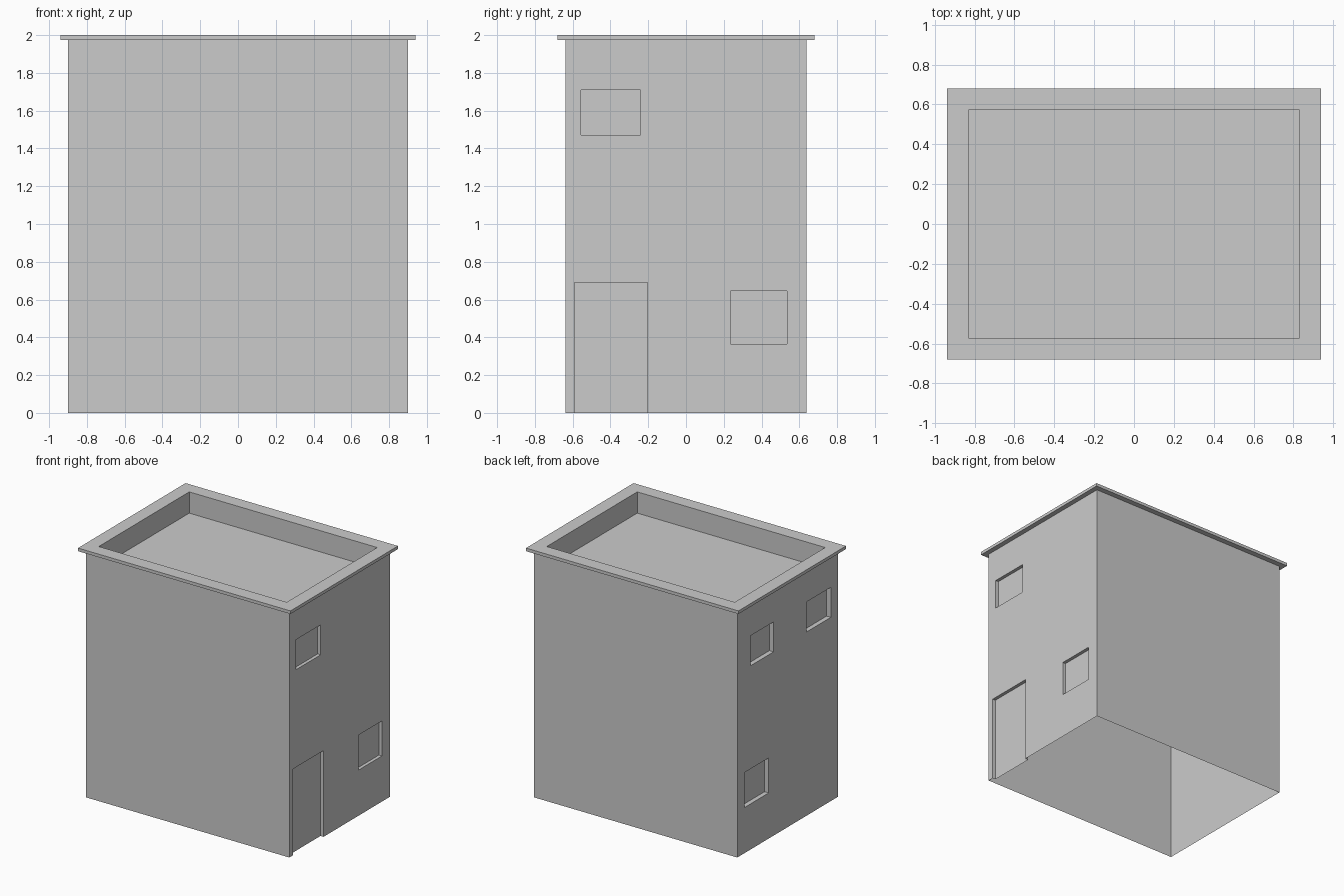
import bpy, bmesh
from mathutils import Vector

if "Cube" in bpy.data.objects:
    bpy.data.objects.remove(bpy.data.objects["Cube"])

X, Y, EAVE_Z = 0.9, 0.637, 1.975


def rect(bm, x, y, z):
    return [bm.verts.new((sx * x, sy * y, z))
            for sx, sy in ((-1, -1), (1, -1), (1, 1), (-1, 1))]


def loft(bm, rings):
    # Quads between successive rectangles
    for a, b in zip(rings, rings[1:]):
        for i in range(4):
            j = (i + 1) % 4
            bm.faces.new((a[i], a[j], b[j], b[i]))


def finish(bm, name):
    me = bpy.data.meshes.new(name)
    bm.to_mesh(me)
    bm.free()
    ob = bpy.data.objects.new(name, me)
    bpy.context.collection.objects.link(ob)
    return ob


def recess(bm, side, y0, y1, z0, z1, depth):
    # Slice the side wall around the opening, then push that panel inward
    def wall():
        return [f for f in bm.faces if all(abs(v.co.x - side * X) < 1e-5 for v in f.verts)]

    def inside(f):
        c = f.calc_center_median()
        return y0 < c.y < y1 and z0 < c.z < z1

    for axis, value in (((0, 1, 0), y0), ((0, 1, 0), y1), ((0, 0, 1), z0), ((0, 0, 1), z1)):
        fs = wall()
        geom = fs + list({e for f in fs for e in f.edges}) + list({v for f in fs for v in f.verts})
        bmesh.ops.bisect_plane(bm, geom=geom, dist=1e-5, plane_co=Vector(axis) * value, plane_no=axis)
    panel = [f for f in wall() if inside(f)]
    res = bmesh.ops.extrude_face_region(bm, geom=panel)["geom"]
    bmesh.ops.delete(bm, geom=[f for f in panel if f.is_valid], context='FACES')
    bmesh.ops.translate(bm, vec=(-side * depth, 0, 0),
                        verts=[g for g in res if isinstance(g, bmesh.types.BMVert)])


# Walls: hollow shell open at the bottom, with door and window recesses
bm = bmesh.new()
loft(bm, [rect(bm, X, Y, 0), rect(bm, X, Y, EAVE_Z)])
for side, y0, y1, z0, z1, depth in (
        (1, -0.59, -0.205, 0, 0.69, 0.027),
        (1, -0.555, -0.24, 1.47, 1.71, 0.027),
        (1, 0.235, 0.535, 0.365, 0.645, 0.027),
        (-1, 0.178, 0.469, 1.47, 1.71, 0.037),
        (-1, -0.545, -0.24, 1.47, 1.71, 0.037),
        (-1, 0.24, 0.545, 0.365, 0.645, 0.037)):
    recess(bm, side, y0, y1, z0, z1, depth)
# Leave the door threshold open
bmesh.ops.delete(bm, geom=[f for f in bm.faces if all(v.co.z < 1e-5 for v in f.verts)],
                 context='FACES_ONLY')
finish(bm, "walls")

# Roof: overhanging rim around a sunken flat deck
bm = bmesh.new()
rings = [rect(bm, *p) for p in ((X, Y, EAVE_Z), (0.94, 0.68, EAVE_Z), (0.94, 0.68, 2),
                                (0.832, 0.572, 2), (0.832, 0.572, 1.83))]
loft(bm, rings)
bm.faces.new(rings[-1])
finish(bm, "parapet_roof")
